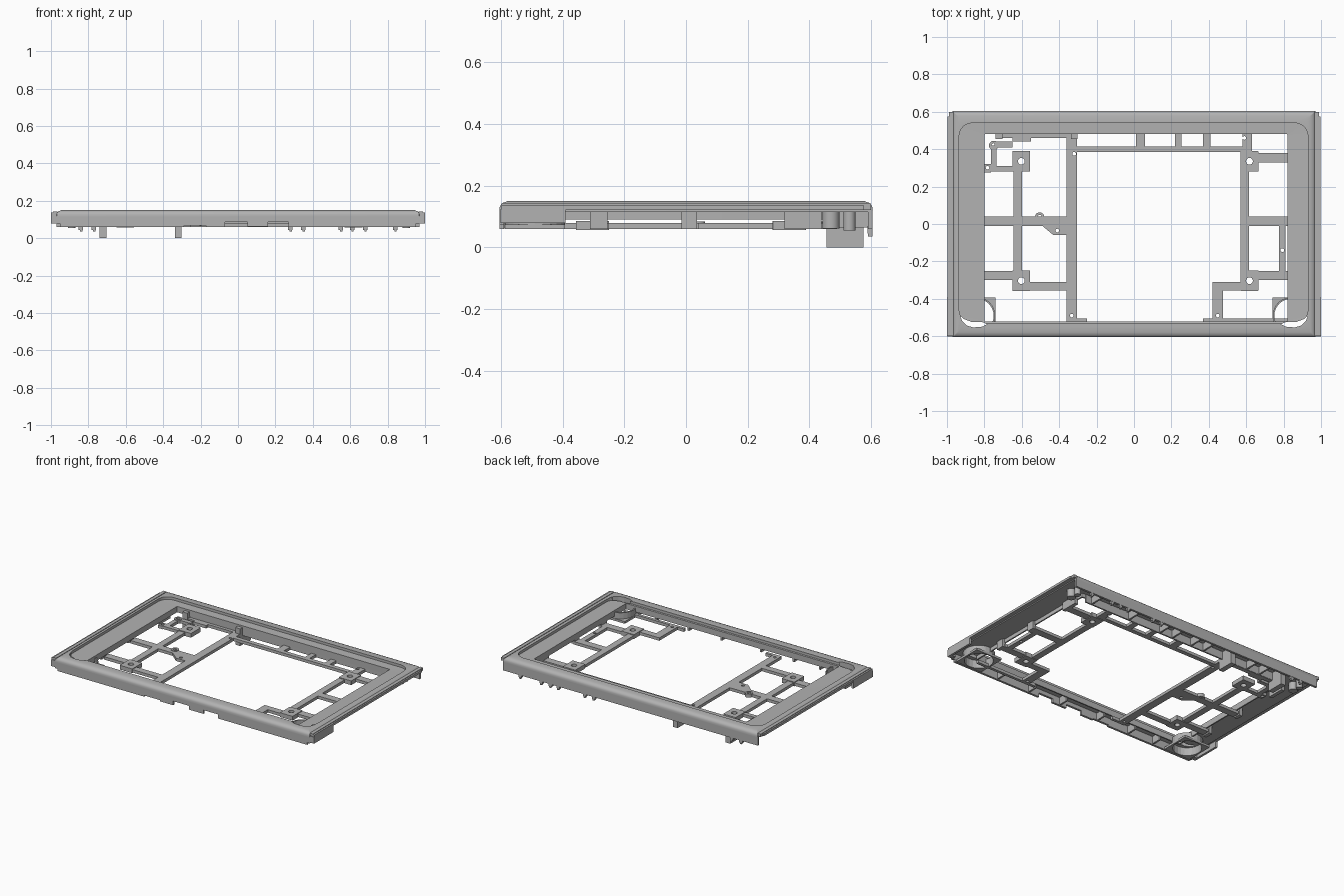
import bpy, bmesh, math
from mathutils import Vector

cube = bpy.data.objects.get("Cube")
if cube:
    bpy.data.objects.remove(cube)

grey = bpy.data.materials.new("plain_grey")
grey.use_nodes = True
grey.diffuse_color = (0.45, 0.45, 0.45, 1)
grey.node_tree.nodes["Principled BSDF"].inputs["Base Color"].default_value = (0.45, 0.45, 0.45, 1)


def finish(name, bm, smooth=False):
    bmesh.ops.recalc_face_normals(bm, faces=bm.faces)
    mesh = bpy.data.meshes.new(name)
    bm.to_mesh(mesh)
    bm.free()
    ob = bpy.data.objects.new(name, mesh)
    bpy.context.collection.objects.link(ob)
    mesh.materials.append(grey)
    if smooth:
        bpy.ops.object.select_all(action='DESELECT')
        ob.select_set(True)
        bpy.context.view_layer.objects.active = ob
        bpy.ops.object.shade_smooth_by_angle(angle=math.radians(35))
    return ob


def prism(name, points, z0, z1, smooth=False):
    bm = bmesh.new()
    face = bm.faces.new([bm.verts.new((x, y, z0)) for x, y in points])
    top = bmesh.ops.extrude_face_region(bm, geom=[face])["geom"]
    for v in top:
        if isinstance(v, bmesh.types.BMVert):
            v.co.z = z1
    return finish(name, bm, smooth)


def box(name, x0, x1, y0, y1, z0, z1):
    return prism(name, [(x0, y0), (x1, y0), (x1, y1), (x0, y1)], z0, z1)


def circle(x, y, r, n=20):
    return [(x + r * math.cos(math.tau * i / n), y + r * math.sin(math.tau * i / n)) for i in range(n)]


def rounded(x0, x1, y0, y1, r, z, n=6):
    corners = [(x1 - r, y1 - r), (x0 + r, y1 - r), (x0 + r, y0 + r), (x1 - r, y0 + r)]
    out = []
    for k, (cx, cy) in enumerate(corners):
        for i in range(n + 1):
            a = math.pi / 2 * (k + i / n)
            out.append(Vector((cx + r * math.cos(a), cy + r * math.sin(a), z)))
    return out


def ring(name, loops, smooth=False):
    """Join a closed series of matching loops into a solid ring."""
    bm = bmesh.new()
    rows = [[bm.verts.new(p) for p in loop] for loop in loops]
    for a, b in zip(rows, rows[1:] + rows[:1]):
        for i in range(len(a)):
            j = (i + 1) % len(a)
            bm.faces.new((a[i], a[j], b[j], b[i]))
    bmesh.ops.remove_doubles(bm, verts=bm.verts, dist=1e-5)
    return finish(name, bm, smooth)


def holed(name, cx, cy, half_x, half_y, r, z0, z1, corner=0.002):
    def outer(z):
        return rounded(cx - half_x, cx + half_x, cy - half_y, cy + half_y, corner, z)

    def inner(z):
        return rounded(cx - r, cx + r, cy - r, cy + r, r - 0.0001, z)
    return ring(name, [outer(z0), outer(z1), inner(z1), inner(z0)])


def cut(ob, cutter):
    mod = ob.modifiers.new("cut", 'BOOLEAN')
    mod.operation, mod.object, mod.solver = 'DIFFERENCE', cutter, 'EXACT'
    bpy.context.view_layer.update()
    bpy.context.view_layer.objects.active = ob
    bpy.ops.object.modifier_apply(modifier=mod.name)
    bpy.data.objects.remove(cutter)


# Outer rim with rounded shoulders, recessed bezel and inner lip
def outer(inset, z):
    return rounded(-0.97 + inset, 0.97 - inset, -0.605 + inset, 0.605 - inset, 0.004, z)


def opening(grow, z):
    return rounded(-0.8 - grow, 0.82 + grow, -0.52 - grow, 0.48 + grow, 0.004, z)


rim = ring("rim_and_bezel", [
    outer(0, 0.115), outer(0, 0.128), outer(0.004, 0.138), outer(0.012, 0.145), outer(0.026, 0.15),
    rounded(-0.935, 0.93, -0.53, 0.54, 0.07, 0.15),
    rounded(-0.935, 0.93, -0.53, 0.54, 0.07, 0.132),
    opening(0, 0.13), opening(0, 0.09), opening(0.009, 0.09), opening(0.009, 0.115)], True)

# Crescent openings in the front corners of the bezel
crescent = [(0.93, -0.49), (0.918, -0.52), (0.895, -0.543), (0.86, -0.553), (0.81, -0.549),
            (0.785, -0.535), (0.81, -0.525), (0.87, -0.523), (0.91, -0.508)]
for s in (-1, 1):
    cut(rim, prism("crescent_cutter", [(s * x, y) for x, y in crescent], 0.07, 0.2))

# Front wall with stepped lower edge, and back wall
for x0, x1, z in [(-0.97, -0.95, 0.075), (-0.95, -0.29, 0.06), (-0.29, -0.17, 0.068), (-0.17, -0.07, 0.06),
                  (-0.07, 0.05, 0.088), (0.05, 0.16, 0.062), (0.16, 0.27, 0.088),
                  (0.27, 0.95, 0.06), (0.95, 0.97, 0.075)]:
    box("front_wall", x0, x1, -0.605, -0.59, z, 0.118)
box("back_wall", -0.97, 0.97, 0.59, 0.605, 0.06, 0.118)

# Stepped side strips, front skirts and round corner holders
for s in (-1, 1):
    def side(name, a, b, y0, y1, z0, z1):
        return box(name, min(s * a, s * b), max(s * a, s * b), y0, y1, z0, z1)
    side("side_strip", 0.965, 0.988, -0.598, 0.6, 0.122, 0.142)
    side("side_strip_edge", 0.985, 0.998, -0.59, 0.575, 0.122, 0.138)
    side("side_skirt", 0.985, 1.0, -0.598, -0.39, 0.08, 0.138)
    side("skirt_end", 0.96, 1.0, -0.602, -0.57, 0.08, 0.125)
    holed("corner_holder", s * 0.84, -0.49, 0.1, 0.098, 0.092, 0.06, 0.075)
    holed("corner_ring", s * 0.84, -0.49, 0.098, 0.098, 0.09, 0.06, 0.117, 0.097)

# Flat lattice ribs
ribs = {}
for name, x0, x1, y0, y1 in [
        ("right_long_rib", -0.36, -0.305, -0.52, 0.48),
        ("right_upright", -0.645, -0.6, -0.25, 0.28),
        ("right_cross_bar", -0.81, -0.36, -0.01, 0.04),
        ("right_front_arm", -0.81, -0.65, -0.3, -0.25),
        ("right_front_link", -0.555, -0.36, -0.355, -0.31),
        ("right_back_strip", -0.74, -0.36, 0.46, 0.49),
        ("right_back_post", -0.65, -0.55, 0.44, 0.46),
        ("right_back_arm", -0.77, -0.65, 0.28, 0.31),
        ("right_back_pad", -0.8, -0.765, 0.275, 0.32),
        ("right_hook_upright", -0.765, -0.735, 0.3, 0.42),
        ("right_hook_bar", -0.745, -0.65, 0.41, 0.44),
        ("back_beam", -0.36, 0.63, 0.385, 0.415),
        ("back_link_one", 0.01, 0.06, 0.415, 0.49),
        ("back_link_two", 0.22, 0.255, 0.415, 0.49),
        ("back_link_three", 0.37, 0.41, 0.415, 0.49),
        ("back_link_four", 0.58, 0.63, 0.385, 0.49),
        ("left_upright", 0.57, 0.615, -0.25, 0.28),
        ("left_cross_bar", 0.615, 0.83, -0.01, 0.04),
        ("left_back_arm", 0.665, 0.83, 0.33, 0.38),
        ("left_front_arm", 0.665, 0.83, -0.3, -0.25),
        ("left_front_link", 0.42, 0.57, -0.355, -0.31),
        ("left_front_post", 0.42, 0.475, -0.52, -0.31),
        ("left_side_upright", 0.775, 0.81, -0.25, -0.01),
        ("right_front_strip", -0.36, -0.25, -0.525, -0.505),
        ("left_front_strip", 0.37, 0.83, -0.525, -0.505)]:
    ribs[name] = box(name, x0, x1, y0, y1, 0.06, 0.08)

# Small screw holes
ribs["gusset"] = prism("gusset", [(-0.49, -0.01), (-0.43, -0.06), (-0.36, -0.06), (-0.36, -0.01)], 0.06, 0.08)
for name, x, y in [("right_long_rib", -0.333, -0.49), ("right_long_rib", -0.32, 0.375),
                   ("gusset", -0.41, -0.035), ("back_link_four", 0.59, 0.46),
                   ("left_front_post", 0.448, -0.49), ("left_side_upright", 0.793, -0.14),
                   ("right_back_pad", -0.783, 0.3)]:
    cut(ribs[name], prism("hole_cutter", circle(x, y, 0.01, 12), 0.03, 0.12))

# Mounting bosses and round eyelets
for x, y in [(-0.6025, 0.335), (-0.6025, -0.303), (0.6175, 0.335), (0.6175, -0.303)]:
    holed("mounting_boss", x, y, 0.0475, 0.054, 0.018, 0.056, 0.085)
for x, y in [(-0.75, 0.42), (-0.505, 0.037)]:
    holed("eyelet", x, y, 0.025, 0.025, 0.012, 0.06, 0.084, 0.0245)

# Blocks joining the cross arms to the bezel
for x in (-0.82, 0.82):
    for y0, y1 in [(-0.312, -0.255), (-0.015, 0.035), (0.32, 0.44)]:
        box("wall_block", x, x + math.copysign(0.025, x), y0, y1, 0.06, 0.118)
for x in (-0.89, 0.9):
    prism("large_post", circle(x, 0.47, 0.028), 0.062, 0.118, True)
    prism("small_post", circle(x, 0.53, 0.02), 0.055, 0.118, True)

# Hanging feet, back hooks and inner stiffeners
for x in (-0.722, -0.32):
    box("foot", x - 0.018, x + 0.018, 0.455, 0.575, 0, 0.118)
for x in (-0.84, -0.77, 0.28, 0.35, 0.55, 0.61, 0.68, 0.84):
    box("hook_stem", x - 0.012, x + 0.012, 0.588, 0.604, 0.045, 0.07)
    box("hook_tip", x - 0.004, x + 0.008, 0.59, 0.604, 0.035, 0.048)
for x in (-0.6, -0.5, -0.15, -0.05, 0.1, 0.2, 0.45, 0.75):
    box("back_stiffener", x - 0.006, x + 0.006, 0.485, 0.592, 0.065, 0.118)
box("back_inner_wall", -0.74, 0.8, 0.482, 0.492, 0.062, 0.118)
for x in (-0.65, -0.45, -0.2, 0.1, 0.35, 0.6):
    box("front_stiffener", x - 0.006, x + 0.006, -0.592, -0.526, 0.065, 0.118)
